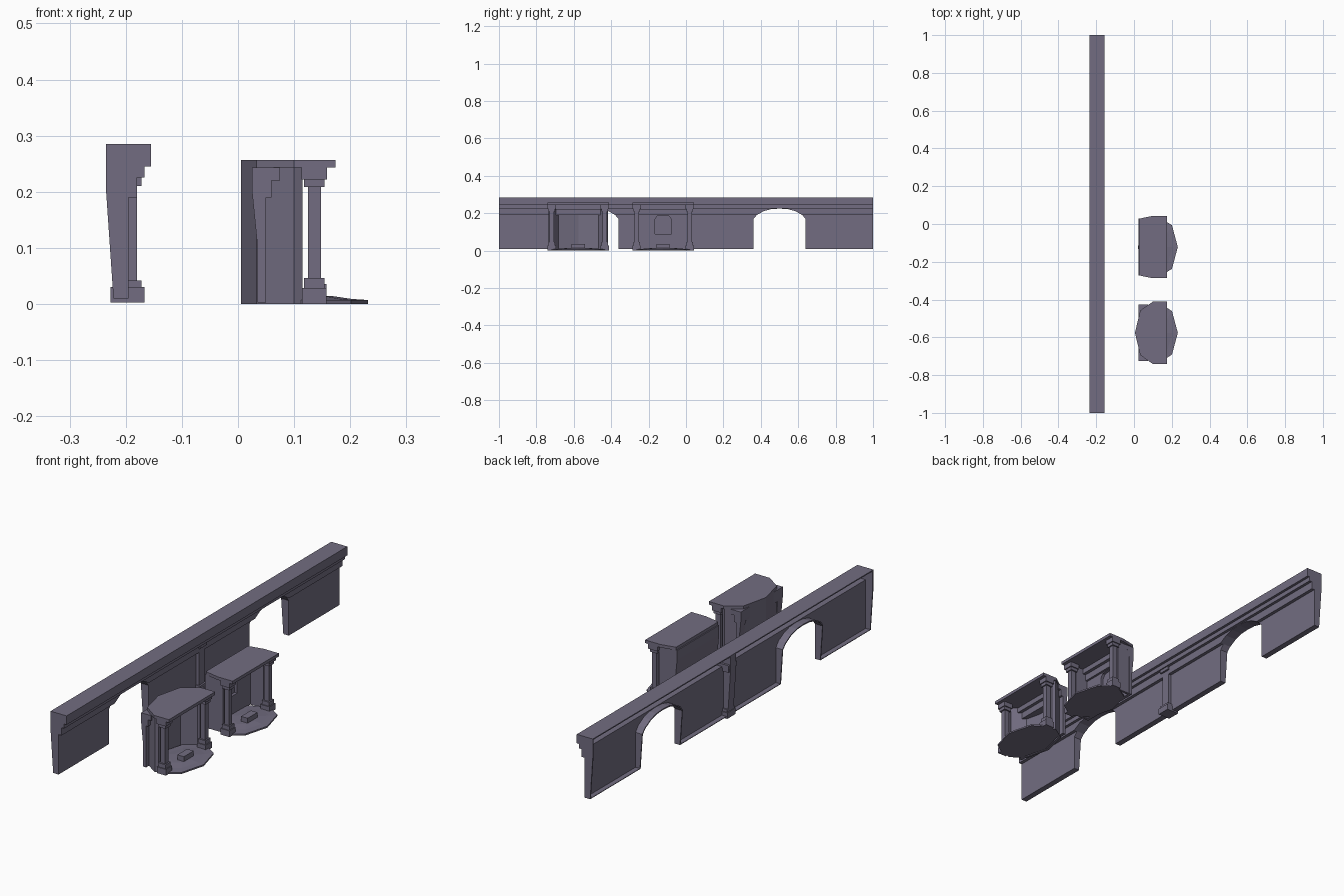
import bpy, bmesh, math

if "Cube" in bpy.data.objects:
    bpy.data.objects.remove(bpy.data.objects["Cube"])

WALL_X = -0.235
STONE = bpy.data.materials.new('dark_stone')
STONE.diffuse_color = (0.168, 0.152, 0.218, 1)
STONE.use_nodes = True
STONE.node_tree.nodes["Principled BSDF"].inputs["Base Color"].default_value = STONE.diffuse_color


def add(name, bm):
    bmesh.ops.recalc_face_normals(bm, faces=bm.faces)
    me = bpy.data.meshes.new(name)
    bm.to_mesh(me)
    bm.free()
    me.materials.append(STONE)
    ob = bpy.data.objects.new(name, me)
    bpy.context.collection.objects.link(ob)
    return ob


def prism(name, pts, lo, hi, axis):
    """Extrude a 2D outline along an axis: x->(y,z), y->(x,z), z->(x,y)."""
    place = {'x': lambda p, t: (t, p[0], p[1]),
             'y': lambda p, t: (p[0], t, p[1]),
             'z': lambda p, t: (p[0], p[1], t)}[axis]
    bm = bmesh.new()
    a = [bm.verts.new(place(p, lo)) for p in pts]
    b = [bm.verts.new(place(p, hi)) for p in pts]
    n = len(pts)
    bm.faces.new(a)
    bm.faces.new(b)
    for i in range(n):
        bm.faces.new((a[i], a[(i + 1) % n], b[(i + 1) % n], b[i]))
    return add(name, bm)


def box(name, x, y, z):
    return prism(name, [(x[0], y[0]), (x[1], y[0]), (x[1], y[1]), (x[0], y[1])], z[0], z[1], 'z')


def cut(ob, cutter):
    m = ob.modifiers.new('cut', 'BOOLEAN')
    m.operation = 'DIFFERENCE'
    m.solver = 'EXACT'
    m.object = cutter
    cutter.hide_render = True
    cutter.hide_viewport = True


def both(pts):
    """Mirror a half outline across its second coordinate."""
    return pts + [(p[0], -p[1]) for p in reversed(pts) if p[1] != 0]


def arch(cy, half):
    return ([(cy - p[0], p[1]) for p in half] +
            [(cy + p[0], p[1]) for p in reversed(half) if p[0] != 0])


# long wall: sloped back, stepped moulding and cornice on the front
wall = prism('arcade_wall', [(-0.222, 0.01), (-0.195, 0.01), (-0.195, 0.19), (-0.18, 0.19),
                             (-0.18, 0.225), (-0.167, 0.225), (-0.167, 0.245), (-0.155, 0.245),
                             (-0.155, 0.285), (WALL_X, 0.285), (WALL_X, 0.2)], -1, 1, 'y')

# archways, and the hollow back that leaves the wall a shell
half_arch = [(0.14, -0.02), (0.14, 0.168), (0.122, 0.19), (0.085, 0.211), (0.045, 0.222), (0, 0.225)]
half_rim = [(0.145, 0.013), (0.145, 0.17), (0.126, 0.194), (0.087, 0.216), (0.046, 0.227), (0, 0.23)]
for s in (-1, 1):
    cut(wall, prism('archway_cutter', arch(0.5 * s, half_arch), -0.3, -0.1, 'x'))
    hollow = [(0.02, 0.013)] + arch(0.5, half_rim) + [(0.995, 0.013), (0.995, 0.25), (0.02, 0.25)]
    cut(wall, prism('hollow_cutter', [(y * s, z) for y, z in hollow], -0.3, -0.2, 'x'))
    y0, y1 = sorted((0.02 * s, 0.995 * s))
    cut(wall, prism('cornice_hollow_cutter', [(-0.31, 0.232), (-0.172, 0.232), (-0.172, 0.251),
                                              (-0.16, 0.251), (-0.16, 0.28), (-0.31, 0.28)], y0, y1, 'y'))

# central pilaster that shows on both sides of the wall
for nm, x, w, z in (('base', (-0.227, -0.167), 0.03, (0.003, 0.03)),
                    ('base_ring', (-0.224, -0.172), 0.026, (0.03, 0.042)),
                    ('shaft', (-0.222, -0.18), 0.02, (0.042, 0.21)),
                    ('capital', (-0.23, -0.172), 0.026, (0.21, 0.225)),
                    ('capital_top', (-0.234, -0.168), 0.03, (0.225, 0.244))):
    box('pilaster_' + nm, x, (-w, w), z)


def floor_disc(cy):
    """Eight-sided low platform with a sloped rim."""
    bm = bmesh.new()
    rings = []
    for k, z in ((1, 0), (1, 0.007), (0.72, 0.009), (0.4, 0.014)):
        rings.append([bm.verts.new((0.126 + 0.106 * k * math.cos(i * math.pi / 4),
                                    cy + 0.163 * k * math.sin(i * math.pi / 4), z)) for i in range(8)])
    for r, q in zip(rings, rings[1:]):
        for i in range(8):
            bm.faces.new((r[i], r[(i + 1) % 8], q[(i + 1) % 8], q[i]))
    bm.faces.new(rings[0])
    bm.faces.new(rings[-1])
    add('shrine_floor', bm)


def column(cy):
    for nm, r, z in (('base', 0.022, (0.0, 0.028)), ('base_ring', 0.018, (0.028, 0.046)),
                     ('shaft', 0.0115, (0.046, 0.208)), ('capital', 0.018, (0.208, 0.222)),
                     ('capital_top', 0.023, (0.222, 0.243))):
        box('column_' + nm, (0.136 - r, 0.136 + r), (cy - r, cy + r), z)


def shrine(cy, roof_half, back_cutter):
    floor_disc(cy)
    # moulded back wall
    back = prism('shrine_back_wall', [(0.035, 0.003), (0.05, 0.003), (0.05, 0.19), (0.06, 0.19),
                                      (0.06, 0.22), (0.075, 0.22), (0.075, 0.243), (0.025, 0.243),
                                      (0.025, 0.2), (0.035, 0.1)], cy - 0.15, cy + 0.15, 'y')
    cut(back, back_cutter)
    prism('shrine_roof', [(x, cy + y) for x, y in both(roof_half)], 0.243, 0.257, 'z')
    # front columns and altar block
    for s in (-1, 1):
        column(cy + s * 0.142)
    box('altar_block', (0.125, 0.158), (cy - 0.035, cy + 0.035), (0.008, 0.036))


# shrine with a faceted apse
A = -0.576
shrine(A, [(0.174, 0.165), (0.1, 0.165), (0.033, 0.118), (0.005, 0)],
       box('apse_opening_cutter', (0, 0.055), (A - 0.115, A + 0.115), (-0.01, 0.19)))
outer = [(0.115, 0.153), (0.1, 0.16), (0.033, 0.117), (0.005, 0)]
inner = [(0.115, 0.142), (0.1, 0.146), (0.042, 0.107), (0.017, 0)]
shell = both(outer) + list(reversed(both(inner)))
prism('apse_shell', [(x, A + y) for x, y in shell], 0, 0.243, 'z')

# shrine with a flat back and a small arched niche
B = -0.122
niche = [(0.045, 0.09), (0.045, 0.165), (0.032, 0.184), (0, 0.189)]
shrine(B, [(0.174, 0.165), (0.1, 0.165), (0.05, 0.155), (0.03, 0.15)],
       prism('niche_cutter', arch(B, niche), 0.037, 0.1, 'x'))
for s in (-1, 1):
    y = sorted((B + s * 0.138, B + s * 0.149))
    box('shrine_side_wall', (0.048, 0.115), y, (0.003, 0.243))
